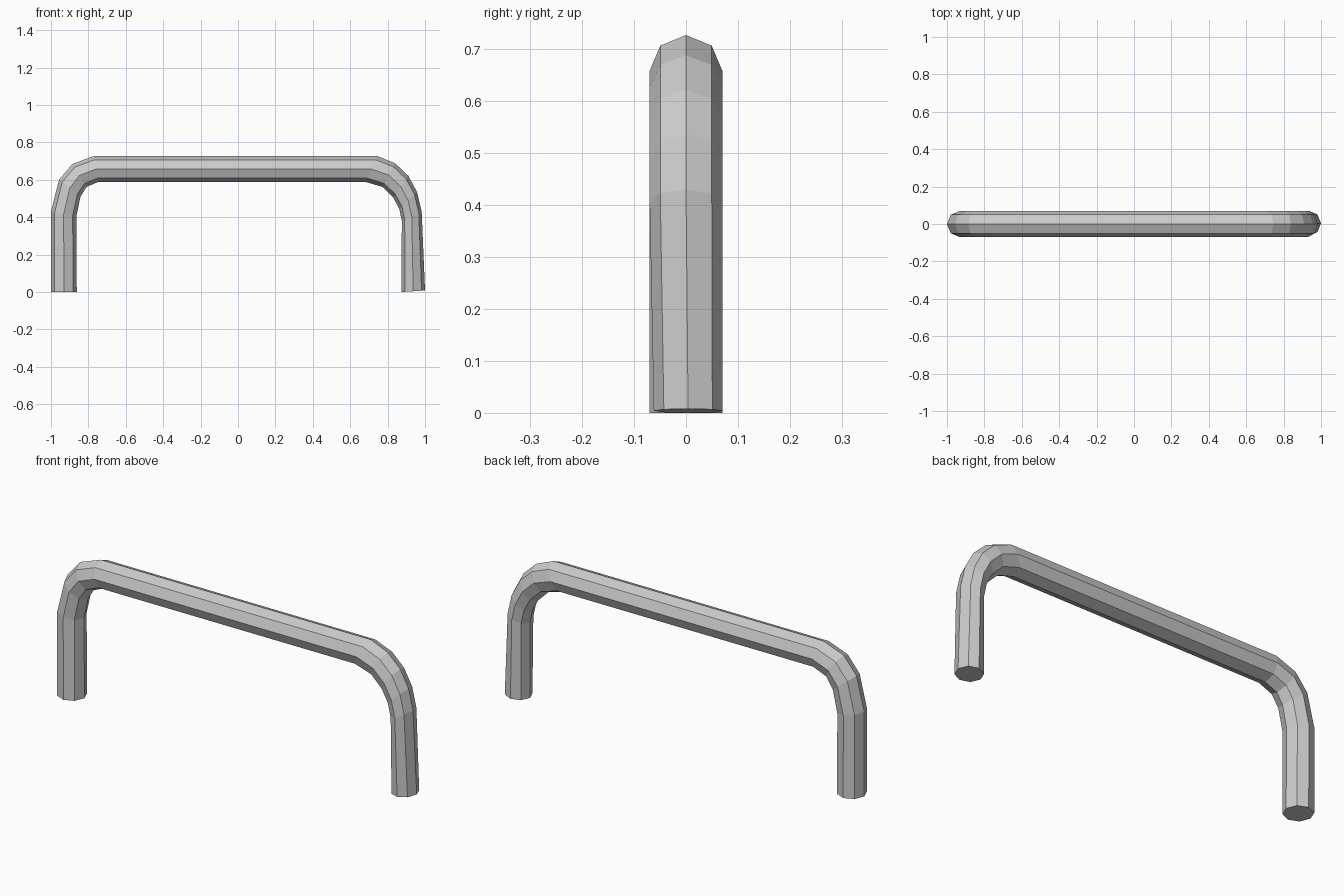
import bpy, bmesh
from math import cos, sin, tau
from mathutils import Vector

if "Cube" in bpy.data.objects:
    bpy.data.objects.remove(bpy.data.objects["Cube"])

SIDES = 8

# Stations along the bar: outer x, z, inner x, z, y centre, y half width
STATIONS = [
    # left foot and bend
    (-1.0, 0, -0.862, 0, 0, 0.07),
    (-1.0, 0.43, -0.864, 0.405, 0, 0.07),
    (-0.957, 0.60, -0.842, 0.51, 0, 0.07),
    (-0.885, 0.685, -0.81, 0.562, 0, 0.07),
    (-0.77, 0.727, -0.745, 0.589, 0, 0.07),
    # right bend and foot
    (0.745, 0.727, 0.68, 0.589, 0, 0.07),
    (0.84, 0.688, 0.772, 0.562, 0, 0.07),
    (0.91, 0.622, 0.83, 0.505, 0, 0.07),
    (0.957, 0.535, 0.862, 0.445, 0, 0.07),
    (0.982, 0.43, 0.876, 0.38, 0, 0.07),
    (1.0, 0.008, 0.873, 0.0, 0.004, 0.066),
]


def add_ring(bm, xo, zo, xi, zi, yc, half):
    outer, inner = Vector((xo, yc, zo)), Vector((xi, yc, zi))
    mid, radial = (outer + inner) / 2, (outer - inner) / 2
    return [bm.verts.new(mid + radial * cos(tau * i / SIDES)
                         + Vector((0, half * sin(tau * i / SIDES), 0)))
            for i in range(SIDES)]


# Octagonal bent bar
bm = bmesh.new()
rings = [add_ring(bm, *s) for s in STATIONS]
for a, b in zip(rings, rings[1:]):
    for i in range(SIDES):
        j = (i + 1) % SIDES
        bm.faces.new((a[i], a[j], b[j], b[i]))

# Foot caps
bm.faces.new(rings[0])
bm.faces.new(rings[-1])
bmesh.ops.recalc_face_normals(bm, faces=bm.faces)

mesh = bpy.data.meshes.new("bent_bar_handle")
bm.to_mesh(mesh)
bm.free()
bpy.context.collection.objects.link(bpy.data.objects.new("bent_bar_handle", mesh))
